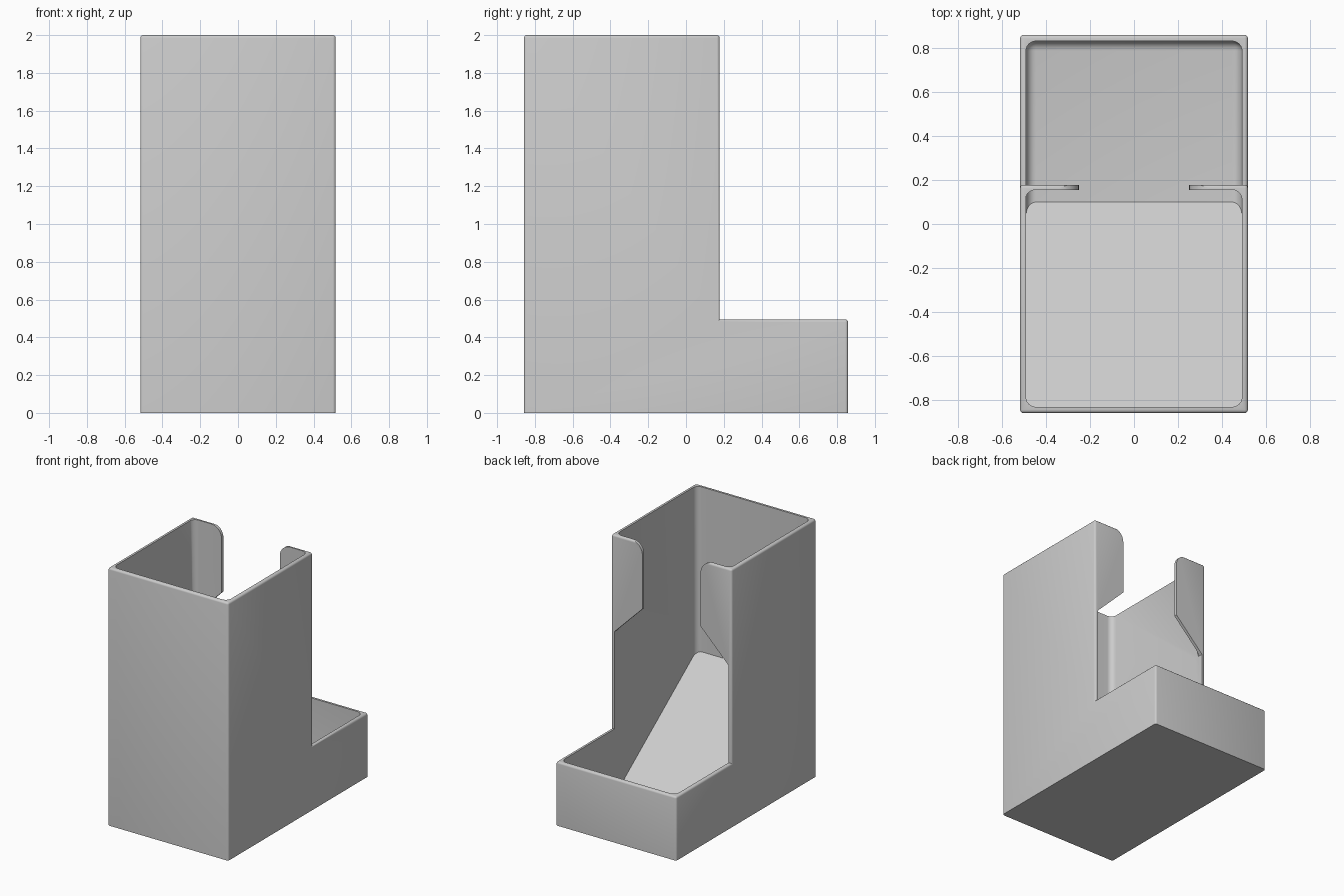
import bpy, bmesh, math
from mathutils import Vector

cube = bpy.data.objects.get("Cube")
if cube:
    bpy.data.objects.remove(cube, do_unlink=True)

HALF_W, HALF_L = 0.517, 0.858      # outer half width and half length
IN_W, IN_L = 0.49, 0.83            # inner half width and half length
STEP_Y, TAB_Y = 0.178, 0.155       # outer and inner face of the tower's open side
TRAY_Z, FLOOR_Z = 0.495, 0.03

gray = bpy.data.materials.new("plain gray")
gray.use_nodes = True
gray.diffuse_color = (0.6, 0.6, 0.6, 1)
gray.node_tree.nodes["Principled BSDF"].inputs["Base Color"].default_value = (0.6, 0.6, 0.6, 1)


def prism(name, outline, vector, rule=None, radius=0, segments=4):
    """Extrude a closed outline along vector and round the edges chosen by rule."""
    bm = bmesh.new()
    face = bm.faces.new([bm.verts.new(p) for p in outline])
    new = bmesh.ops.extrude_face_region(bm, geom=[face])["geom"]
    bmesh.ops.translate(bm, vec=vector, verts=[v for v in new if isinstance(v, bmesh.types.BMVert)])
    bmesh.ops.recalc_face_normals(bm, faces=bm.faces)
    if rule:
        edges = [e for e in bm.edges if rule(e.verts[0].co, e.verts[1].co)]
        bmesh.ops.bevel(bm, geom=edges, offset=radius, segments=segments,
                        profile=0.5, affect='EDGES', clamp_overlap=True)
    mesh = bpy.data.meshes.new(name)
    bm.to_mesh(mesh)
    bm.free()
    mesh.materials.append(gray)
    obj = bpy.data.objects.new(name, mesh)
    bpy.context.collection.objects.link(obj)
    return obj


def near(a, b):
    return abs(a - b) < 1e-4


def body_edge(a, b):
    on_base = near(a.z, 0) and near(b.z, 0)
    in_step = all(near(p.y, STEP_Y) and near(p.z, TRAY_Z) for p in (a, b))
    return not on_base and not in_step


def cavity_edge(a, b):
    upright = near(a.x, b.x) and near(a.y, b.y)
    floor = near(a.z, FLOOR_Z) and near(b.z, FLOOR_Z)
    ramp_foot = near(a.y, 0.1) and near(b.y, 0.1)
    return upright or (floor and not ramp_foot)


# Outer body: tall tower with a low tray behind it
side = [(-HALF_L, 0), (HALF_L, 0), (HALF_L, TRAY_Z), (STEP_Y, TRAY_Z), (STEP_Y, 2), (-HALF_L, 2)]
body = prism("dispenser_body", [(-HALF_W, y, z) for y, z in side],
             Vector((2 * HALF_W, 0, 0)), body_edge, 0.015, 3)

# Hollow with a sloping ramp that runs down to the tray floor
inside = [(-IN_L, 0.72), (0.1, FLOOR_Z), (IN_L, FLOOR_Z), (IN_L, 0.7),
          (TAB_Y, 0.7), (TAB_Y, 2.3), (-IN_L, 2.3)]
cavity = prism("cavity_cutter", [(-IN_W, y, z) for y, z in inside],
               Vector((2 * IN_W, 0, 0)), cavity_edge, 0.045, 6)

# Opening that leaves two retaining tabs with rounded tops and sloped undersides
r, tab_x = 0.09, 0.25
half = [(IN_W, 0.6), (IN_W, 1.25), (tab_x, 1.49)]
for i in range(9):
    t = math.radians(90 * i / 8)
    half.append((tab_x + r * (1 - math.cos(t)), 2 - r + r * math.sin(t)))
half.append((tab_x + r, 2.3))
outline = half + [(-x, z) for x, z in reversed(half)]
opening = prism("opening_cutter", [(x, 0.1, z) for x, z in outline], Vector((0, 0.2, 0)))

# Cut the hollow and the opening
bpy.context.view_layer.objects.active = body
for cutter in (cavity, opening):
    cutter.hide_render = True
    mod = body.modifiers.new(cutter.name, 'BOOLEAN')
    mod.operation, mod.solver, mod.object = 'DIFFERENCE', 'EXACT', cutter
    bpy.ops.object.modifier_apply(modifier=mod.name)
    bpy.data.objects.remove(cutter, do_unlink=True)

# Smooth the small rounds and keep the corners crisp
bpy.ops.object.select_all(action='DESELECT')
body.select_set(True)
bpy.ops.object.shade_smooth_by_angle(angle=math.radians(32))
